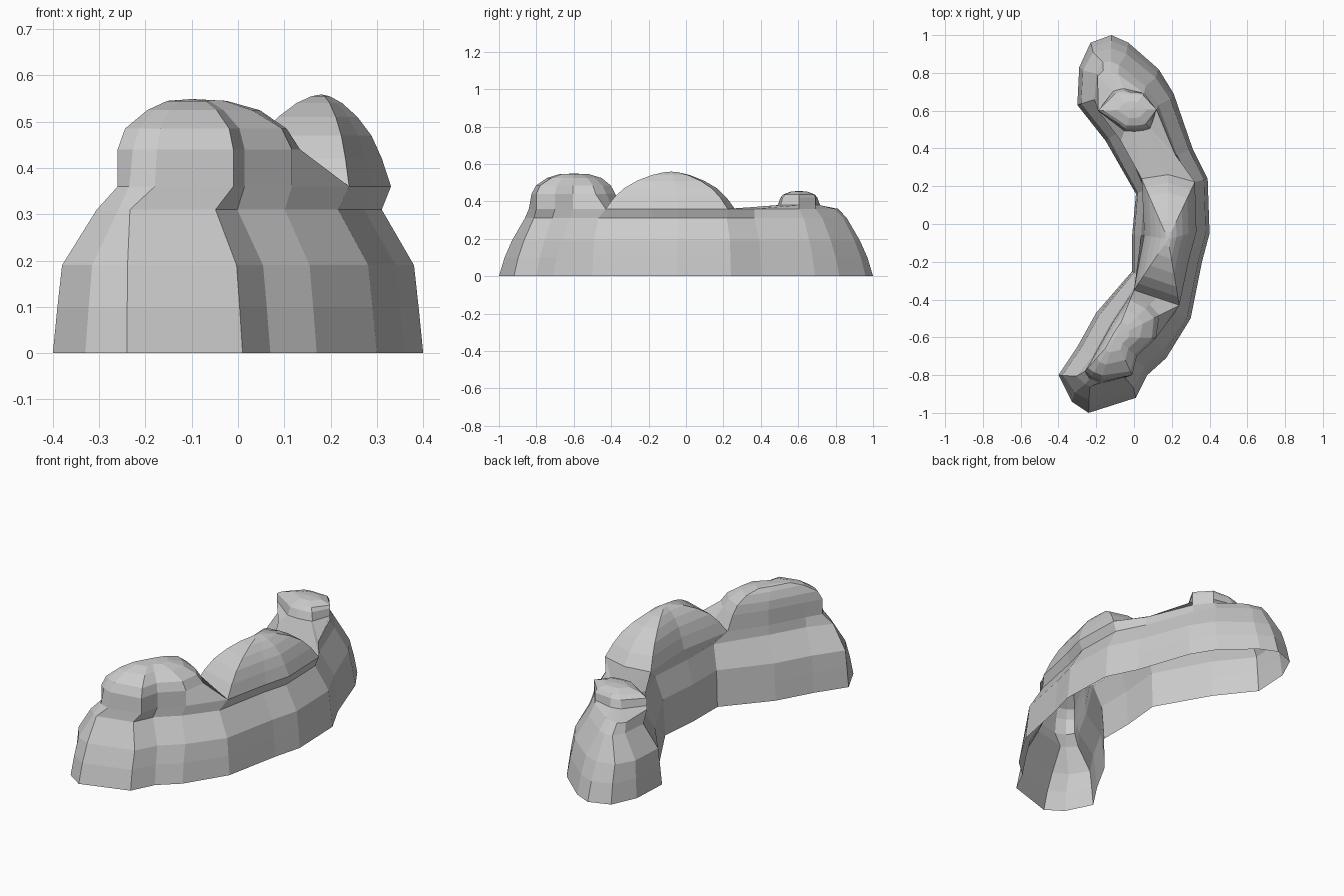
import bpy, bmesh
from math import sqrt
from mathutils import Vector

if "Cube" in bpy.data.objects:
    bpy.data.objects.remove(bpy.data.objects["Cube"])

# Footprint of the curved ridge, counter-clockwise from the front tip
FOOT = [(-.24, -1), (.01, -.92), (.07, -.8), (.17, -.71), (.3, -.5), (.36, -.2),
        (.4, -.05), (.39, .24), (.31, .4), (.21, .69), (.13, .82), (-.03, .96),
        (-.12, 1), (-.23, .96), (-.29, .83), (-.3, .63), (-.15, .44), (.01, .16),
        (-.01, -.06), (-.01, -.25), (-.2, -.47), (-.3, -.65), (-.4, -.8), (-.33, -.94)]
P = [Vector(p) for p in FOOT]
N = len(P)

# Wall levels: height, inset of outer side, inner side, ends
WALL = [(0, 0, 0, 0), (.1, .01, .01, .03), (.19, .02, .02, .07),
        (.31, .09, .095, .14), (.36, .07, .1, .165)]
# Rim corners that lean away from the regular inset
RIM = {0: (-.18, -.84), 1: (-.01, -.8), 4: (.24, -.43), 15: (-.19, .6),
       16: (-.07, .44), 17: (.04, .24), 18: (.055, -.06), 19: (0, -.35),
       22: (-.26, -.78), 23: (-.235, -.82)}


def normal(i):
    def edge(a, b):
        d = (b - a).normalized()
        return Vector((d.y, -d.x))
    return (edge(P[i - 1], P[i]) + edge(P[i], P[(i + 1) % N])).normalized()


def wall_point(i, level):
    z, d_out, d_in, d_end = level
    if z > .35 and i in RIM:
        return (*RIM[i], z)
    p, n = P[i], normal(i)
    dx = d_out if n.x > 0 else d_in
    dy = d_end if abs(p.y) > .6 and n.y * p.y > 0 else dx
    if i == 0 or 17 <= i <= 19:       # front tip and hollow side taper less
        dx *= .5
    if p.y > .3 and z > .35:          # the rear end is rounder, without a ledge
        dx, dy = .1, dy * 1.2
    return (p.x - n.x * dx, p.y - n.y * dy, z)


bm = bmesh.new()


def bridge(a, b):
    for i in range(len(a)):
        j = (i + 1) % len(a)
        bm.faces.new((a[i], a[j], b[j], b[i]))


# Walls, open underneath
rings = [[bm.verts.new(wall_point(i, lv)) for i in range(N)] for lv in WALL]
for a, b in zip(rings, rings[1:]):
    bridge(a, b)
rim = rings[-1]


# Boulder mounds, each growing from its own part of the rim
def mound(base, cx, cy, levels):
    prev = base
    for z, s, rx, ry in levels:
        ring = []
        for v in base:
            x, y = v.co.x - cx, v.co.y - cy
            k = min(s, 1 / sqrt((x / rx) ** 2 + (y / ry) ** 2))
            ring.append(bm.verts.new((cx + x * k, cy + y * k, z)))
        bridge(prev, ring)
        prev = ring
    centre = bm.verts.new((cx, cy, levels[-1][0] + .004))
    for i in range(len(prev)):
        bm.faces.new((prev[i], prev[(i + 1) % len(prev)], centre))


def saddle(a, b, dy):
    m = (rim[a].co + rim[b].co) / 2
    return bm.verts.new((m.x, m.y + dy, m.z))


front_gap = saddle(4, 19, 0)
rear_gap = saddle(7, 17, .03)
mound(rim[19:] + rim[:5] + [front_gap], -.1, -.6,
      [(.44, 1, .27, .235), (.485, .9, .235, .21), (.525, .6, .165, .16), (.545, .33, .08, .11)])
mound(rim[4:8] + [rear_gap] + rim[17:20] + [front_gap], .18, -.08,
      [(.42, .87, .3, .4), (.47, .72, .3, .28), (.51, .52, .3, .2),
       (.54, .3, .1, .14), (.555, .12, .05, .06)])
mound(rim[7:18] + [rear_gap], -.01, .605,
      [(.38, 1, .19, .115), (.42, 1, .18, .1), (.437, 1, .15, .085), (.452, 1, .08, .045)])

bmesh.ops.recalc_face_normals(bm, faces=bm.faces)
mesh = bpy.data.meshes.new("rock_ridge")
bm.to_mesh(mesh)
bm.free()
bpy.context.collection.objects.link(bpy.data.objects.new("rock_ridge", mesh))
